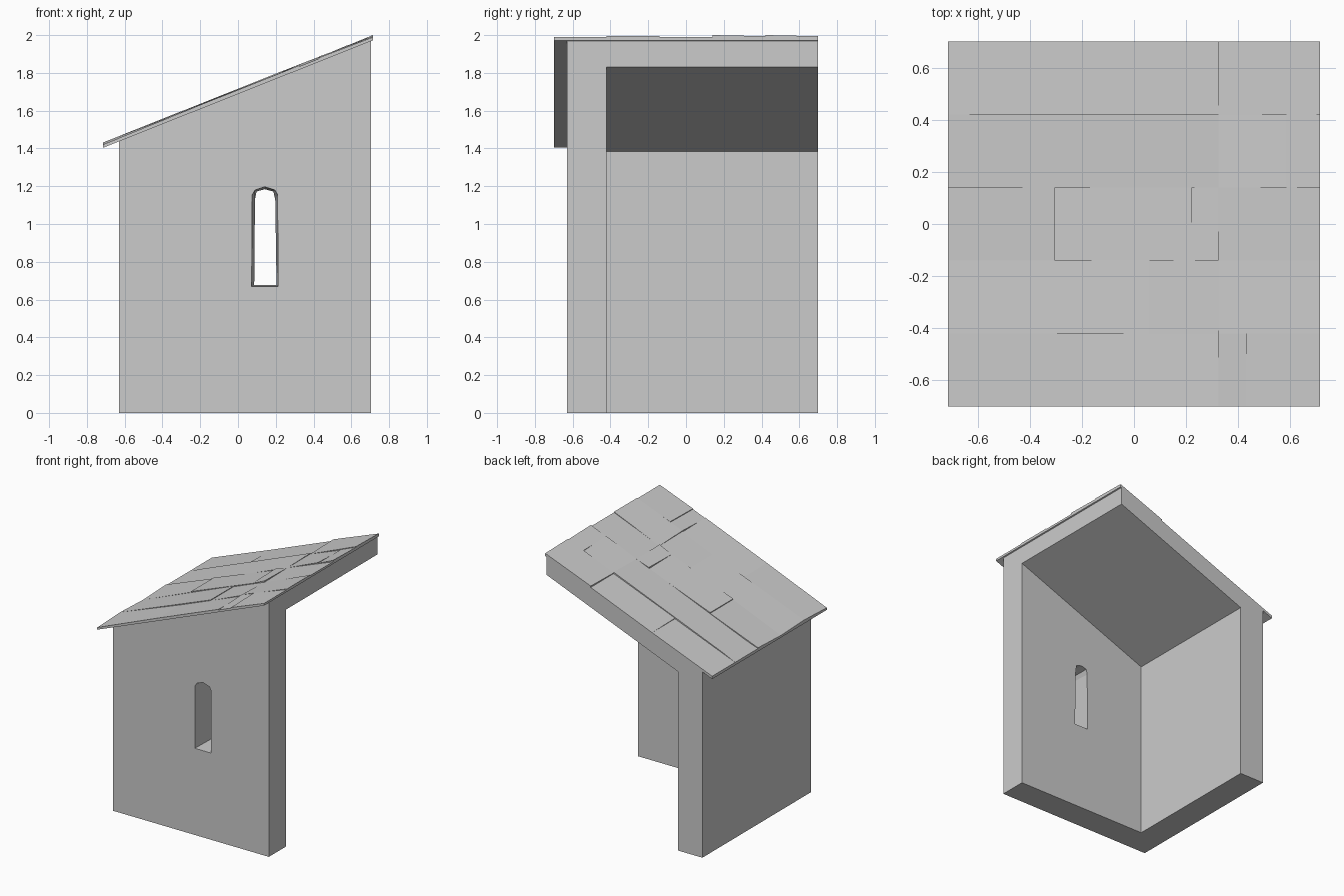
import bpy, bmesh, random

if "Cube" in bpy.data.objects:
    bpy.data.objects.remove(bpy.data.objects["Cube"])
random.seed(4)


def make_object(name, bm):
    bmesh.ops.recalc_face_normals(bm, faces=bm.faces)
    mesh = bpy.data.meshes.new(name)
    bm.to_mesh(mesh)
    bm.free()
    ob = bpy.data.objects.new(name, mesh)
    bpy.context.collection.objects.link(ob)
    return ob


def loft(name, front, back, y0, y1):
    """Solid between two xz profiles at y0 and y1."""
    bm = bmesh.new()
    a = [bm.verts.new((x, y0, z)) for x, z in front]
    b = [bm.verts.new((x, y1, z)) for x, z in back]
    bm.faces.new(a)
    bm.faces.new(b[::-1])
    n = len(a)
    for i in range(n):
        j = (i + 1) % n
        bm.faces.new((a[i], b[i], b[j], a[j]))
    return make_object(name, bm)


def cut(target, cutter):
    mod = target.modifiers.new("cut", 'BOOLEAN')
    mod.operation = 'DIFFERENCE'
    mod.solver = 'EXACT'
    mod.object = cutter
    bpy.context.view_layer.objects.active = target
    bpy.ops.object.modifier_apply(modifier=mod.name)
    bpy.data.objects.remove(cutter)


def roof_z(x):
    """Underside of the roof boards."""
    return 1.69 + 0.398 * x


# Corner walls with sloping roof slab: solid block minus the open room
shell = [(-0.63, 0), (0.705, 0), (0.705, roof_z(0.705)), (-0.63, roof_z(-0.63))]
walls = loft("corner_walls", shell, shell, -0.63, 0.70)
room = [(-0.42, -0.1), (0.85, -0.1),
        (0.85, roof_z(0.85) - 0.139), (-0.42, roof_z(-0.42) - 0.139)]
cut(walls, loft("room_cutter", room, room, -0.42, 0.85))

# Narrow arched window, tapering towards the inside
outer = [(0.072, 0.67), (0.212, 0.67), (0.21, 1.155), (0.195, 1.18),
         (0.142, 1.197), (0.09, 1.18), (0.075, 1.155)]
inner = [(0.086, 0.677), (0.204, 0.677), (0.197, 1.13), (0.187, 1.172),
         (0.142, 1.184), (0.098, 1.172), (0.09, 1.13)]
cut(walls, loft("window_cutter", outer, inner, -0.632, -0.418))

# Roof boards: five rows, each split at its own joints, with uneven tops
L, R = -0.714, 0.714
rows = [
    (L, -0.2, 0.325, 0.43, R),
    (L, 0.06, 0.325, R),
    (L, -0.305, 0.22, 0.325, R),
    (L, -0.615, 0.325, 0.585, R),
    (L, -0.2, 0.325, R),
]
bm = bmesh.new()
for r, joints in enumerate(rows):
    y0, y1 = -0.70 + 0.28 * r, -0.42 + 0.28 * r
    for x0, x1 in zip(joints, joints[1:]):
        corners = [(x0, y0), (x1, y0), (x1, y1), (x0, y1)]
        low = [bm.verts.new((x, y, roof_z(x) - 0.002)) for x, y in corners]
        top = [bm.verts.new((x, y, roof_z(x) + random.choice((0.015, 0.02, 0.026))))
               for x, y in corners]
        bm.faces.new(low[::-1])
        bm.faces.new(top)
        for i in range(4):
            j = (i + 1) % 4
            bm.faces.new((low[i], low[j], top[j], top[i]))
boards = make_object("roof_boards", bm)
bpy.ops.object.select_all(action='DESELECT')
boards.select_set(True)
bpy.context.view_layer.objects.active = boards
bpy.ops.object.shade_smooth_by_angle()
